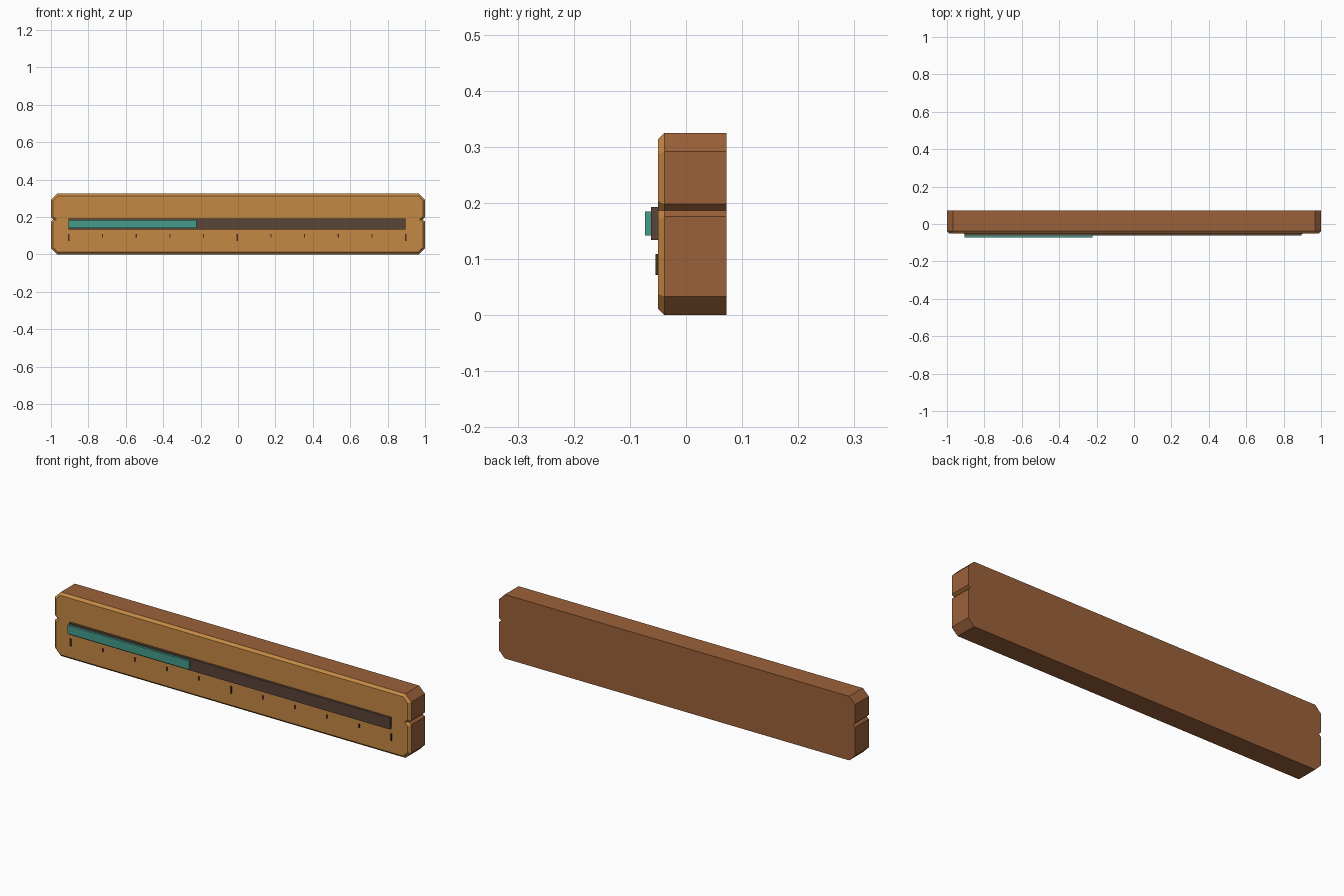
import bpy
import bmesh
from mathutils import Vector

cube = bpy.data.objects.get("Cube")
if cube:
    bpy.data.objects.remove(cube, do_unlink=True)


def material(name, rgb):
    mat = bpy.data.materials.new(name)
    mat.use_nodes = True
    mat.diffuse_color = (*rgb, 1)
    mat.node_tree.nodes["Principled BSDF"].inputs["Base Color"].default_value = (*rgb, 1)
    return mat


brown = material("brown_wood", (0.33, 0.12, 0.042))
amber = material("amber_wood", (0.56, 0.25, 0.058))
teal = material("teal", (0.058, 0.33, 0.26))
dark = material("dark_brown", (0.1, 0.058, 0.038))
ink = material("tick_brown", (0.06, 0.026, 0.014))


def finish(name, bm, *mats):
    bmesh.ops.recalc_face_normals(bm, faces=bm.faces)
    mesh = bpy.data.meshes.new(name)
    bm.to_mesh(mesh)
    bm.free()
    for mat in mats:
        mesh.materials.append(mat)
    obj = bpy.data.objects.new(name, mesh)
    bpy.context.collection.objects.link(obj)
    return obj


def block(name, mat, x, y, z):
    """Box from (min, max) pairs on each axis."""
    bm = bmesh.new()
    bmesh.ops.create_cube(bm, size=1)
    for v in bm.verts:
        v.co = [lo + (c + 0.5) * (hi - lo) for c, (lo, hi) in zip(v.co, (x, y, z))]
    return finish(name, bm, mat)


def inset(points, d):
    """Mitred inward offset of a counter-clockwise outline."""
    result = []
    for i, p in enumerate(points):
        a = (p - points[i - 1]).normalized()
        b = (points[(i + 1) % len(points)] - p).normalized()
        n1, n2 = Vector((-a.y, a.x)), Vector((-b.y, b.x))
        result.append(p + (n1 + n2) * d / (1 + n1.dot(n2)))
    return result


# Body: clipped corners, a V notch in each end and a chamfered front
HEIGHT, CORNER, CHAMFER = 0.325, 0.033, 0.012
NOTCH_Z, NOTCH_HALF, NOTCH_DEPTH = 0.187, 0.011, 0.012
right_half = [
    (1 - CORNER, 0), (1, CORNER),
    (1, NOTCH_Z - NOTCH_HALF), (1 - NOTCH_DEPTH, NOTCH_Z), (1, NOTCH_Z + NOTCH_HALF),
    (1, HEIGHT - CORNER), (1 - CORNER, HEIGHT),
]
outline = [Vector(p) for p in right_half]
outline += [Vector((-x, z)) for x, z in reversed(right_half)]

bm = bmesh.new()
loops = [
    [bm.verts.new((p.x, y, p.y)) for p in pts]
    for y, pts in ((0.072, outline), (-0.038, outline), (-0.05, inset(outline, CHAMFER)))
]
bm.faces.new(loops[0])
bm.faces.new(loops[2]).material_index = 1
for level in range(2):
    lower, upper = loops[level], loops[level + 1]
    for i in range(len(outline)):
        j = (i + 1) % len(outline)
        face = bm.faces.new((lower[i], lower[j], upper[j], upper[i]))
        face.material_index = level
finish("body", bm, brown, amber)

# Gauge track and its filled portion
START, END = -0.907, 0.896
block("gauge_track", dark, (START, END), (-0.062, -0.048), (0.134, 0.193))
block("gauge_fill", teal, (START, -0.223), (-0.073, -0.06), (0.142, 0.185))

# Scale ticks, longer at the ends and the middle
for i in range(11):
    major = i % 5 == 0
    x = START + 0.003 + i * (END - START - 0.003) / 10
    half = 0.004 if major else 0.003
    block(f"tick_{i}", ink, (x - half, x + half), (-0.054, -0.048),
          (0.072 if major else 0.09, 0.109))
